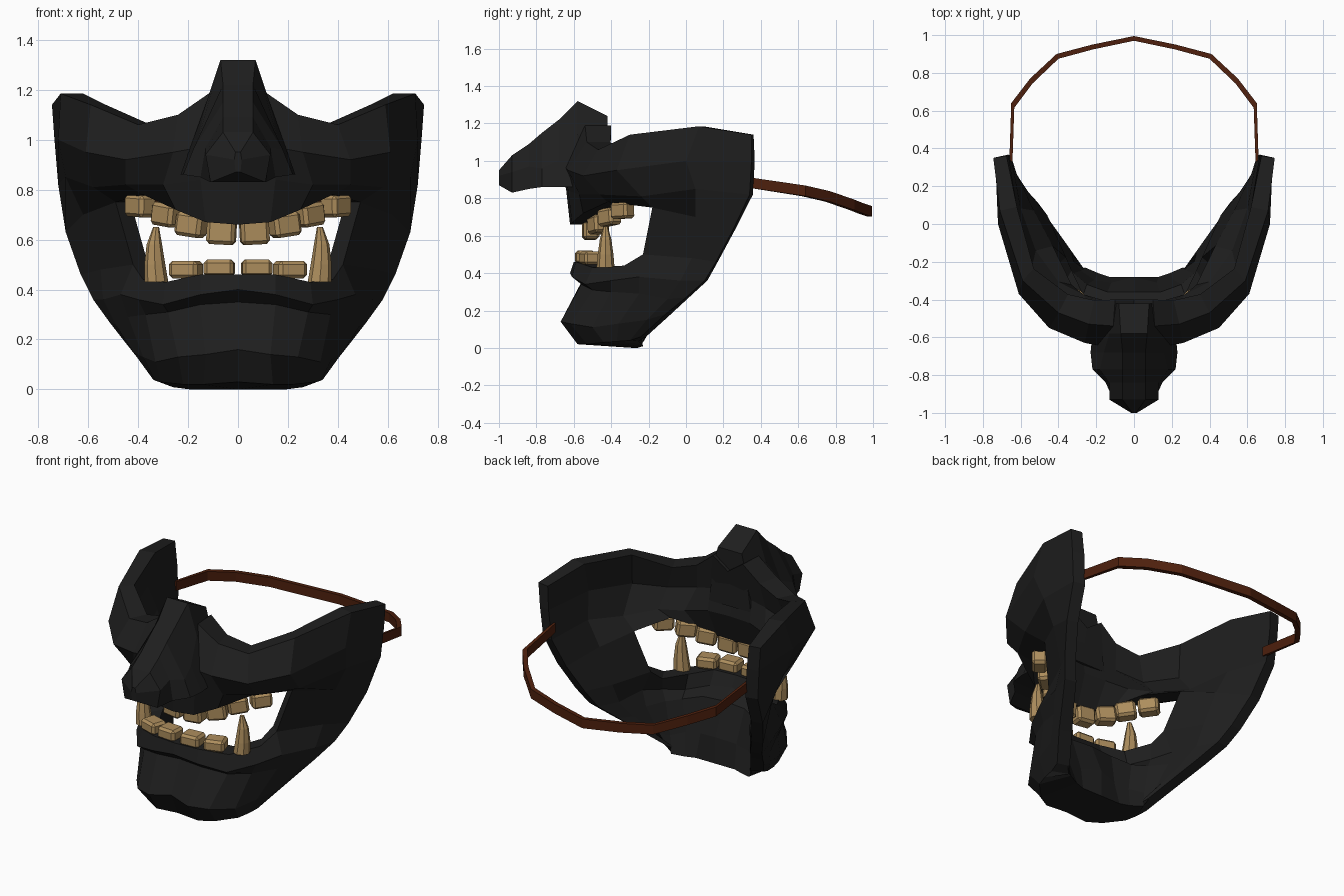
import bpy, bmesh
from math import radians
from mathutils import Matrix, Vector

old = bpy.data.objects.get("Cube")
if old:
    bpy.data.objects.remove(old, do_unlink=True)


def make_material(name, rgb):
    mat = bpy.data.materials.new(name)
    mat.use_nodes = True
    mat.diffuse_color = (*rgb, 1)
    shader = mat.node_tree.nodes["Principled BSDF"]
    shader.inputs["Base Color"].default_value = (*rgb, 1)
    shader.inputs["Roughness"].default_value = 0.8
    return mat


black = make_material("charcoal black", (0.013, 0.013, 0.013))
ivory = make_material("aged ivory", (0.42, 0.27, 0.11))
leather = make_material("brown leather", (0.075, 0.014, 0.004))


def finish(name, bm, mat):
    """Turn the left half held in a bmesh into a mirrored, flat shaded object."""
    bmesh.ops.recalc_face_normals(bm, faces=bm.faces)
    mesh = bpy.data.meshes.new(name)
    bm.to_mesh(mesh)
    bm.free()
    mesh.materials.append(mat)
    obj = bpy.data.objects.new(name, mesh)
    bpy.context.collection.objects.link(obj)
    mirror = obj.modifiers.new("mirror", "MIRROR")
    mirror.use_axis[0] = True
    mirror.merge_threshold = 0.0005
    return obj


def skin(bm, rows, keep=lambda r, c: True, closed=False):
    """Join neighbouring rows of points with quads."""
    grid = [[bm.verts.new(p) for p in row] for row in rows]
    width = len(grid[0])
    for r in range(len(grid) - 1):
        for c in range(width if closed else width - 1):
            if keep(r, c):
                d = (c + 1) % width
                bm.faces.new((grid[r][c], grid[r][d], grid[r + 1][d], grid[r + 1][c]))
    return grid


# Mask shell: rows run from the centre line back to the ear
upper_face = [
    # brow edge
    [(0, -.54, 1.12), (.11, -.54, 1.19), (.24, -.53, 1.1), (.4, -.47, 1.06),
     (.59, -.3, 1.14), (.71, .07, 1.185), (.745, .35, 1.14)],
    # cheekbone
    [(0, -.66, .95), (.15, -.65, .97), (.26, -.63, .95), (.45, -.55, .92),
     (.61, -.37, .95), (.72, .0, 1), (.735, .35, 1)],
    # above the lip
    [(0, -.64, .84), (.15, -.63, .84), (.3, -.57, .82), (.45, -.46, .82),
     (.58, -.24, .81), (.69, .05, .85), (.72, .34, .82)],
    # upper lip edge
    [(0, -.62, .66), (.13, -.61, .67), (.25, -.55, .72), (.38, -.42, .78),
     (.49, -.18, .75), (.62, .05, .7), (.69, .25, .63)],
]
lower_face = [
    # lower lip edge
    [(0, -.6, .46), (.15, -.59, .46), (.29, -.5, .43), (.38, -.33, .44),
     (.42, -.23, .5), (.55, .03, .48), (.63, .16, .46)],
    # lower lip front
    [(0, -.62, .4), (.15, -.61, .38), (.3, -.54, .34), (.4, -.4, .36),
     (.47, -.25, .38), (.54, -.03, .36), (.58, .1, .36)],
    # groove under the lip
    [(0, -.56, .35), (.15, -.56, .34), (.28, -.5, .31), (.37, -.4, .3),
     (.44, -.25, .29), (.49, -.1, .26), (.515, .0, .27)],
    # chin
    [(0, -.64, .16), (.13, -.67, .14), (.24, -.62, .13), (.33, -.5, .11),
     (.38, -.36, .13), (.42, -.21, .15), (.445, -.11, .18)],
    # underside
    [(0, -.58, .03), (.14, -.58, .02), (.22, -.53, .02), (.31, -.44, .03),
     (.33, -.37, .035), (.34, -.3, .04), (.35, -.24, .06)],
]
outer = upper_face + lower_face
depth = [.14, .22, .22, .14, .12, .18, .2, .36, .3]
back_share = [1, 1, .9, .7, .45, .15, .08]
side_share = [0, .01, .03, .05, .06, .09, .07]


def inner_point(r, c):
    x, y, z = outer[r][c]
    drop = .03 * back_share[c] if r == len(outer) - 1 else 0
    return (x - side_share[c], y + depth[r] * back_share[c], max(0, z - drop))


inner = [[inner_point(r, c) for c in range(len(row))] for r, row in enumerate(outer)]
mouth_row, mouth_corner = len(upper_face) - 1, 4


def solid(r, c):
    return r != mouth_row or c >= mouth_corner


bm = bmesh.new()
front = skin(bm, outer, solid)
rim = [e for e in bm.edges if e.is_boundary and max(v.co.x for v in e.verts) > 0]
back = skin(bm, inner, solid)
partner = {f: b for fr, br in zip(front, back) for f, b in zip(fr, br)}
for edge in rim:
    a, b = edge.verts
    bm.faces.new((a, b, partner[b], partner[a]))
finish("mask_shell", bm, black)

# Nose: station y, ridge width and height, side point, nostril point
stations = [
    (-.42, .08, 1.24, .11, 1.12, .14, .9),
    (-.58, .07, 1.32, .13, 1.14, .22, .86),
    (-.68, .06, 1.22, .16, 1.0, .23, .86),
    (-.77, .06, 1.15, .18, .96, .22, .86),
    (-.84, .06, 1.09, .13, .97, .15, .85),
    (-.93, .06, 1.03, .13, .94, .11, .83),
    (-1, .01, .95, .015, .92, .01, .87),
]
bm = bmesh.new()
sections = [[(0, y, top), (w, y, top), (sx, y, sz), (nx, y, nz), (0, y, nz)]
            for y, w, top, sx, sz, nx, nz in stations]
rings = skin(bm, sections)
bm.faces.new(rings[0])
bm.faces.new(rings[-1])
finish("nose", bm, black)


# Teeth: chamfered blocks turned to follow the jaw
def block_tooth(name, centre, size, turn, tilt):
    bm = bmesh.new()
    bmesh.ops.create_cube(bm, size=1)
    bmesh.ops.scale(bm, vec=size, verts=bm.verts)
    bmesh.ops.bevel(bm, geom=bm.edges[:], offset=.014, segments=1, affect="EDGES")
    place = (Matrix.Translation(centre) @ Matrix.Rotation(radians(turn), 4, "Z")
             @ Matrix.Rotation(radians(tilt), 4, "Y"))
    bm.transform(place)
    finish(name, bm, ivory)


upper_teeth = [((.066, -.51, .63), 6, -3), ((.187, -.47, .66), 25, -8),
               ((.285, -.41, .7), 42, -8), ((.392, -.34, .735), 50, -3)]
for i, (centre, turn, tilt) in enumerate(upper_teeth):
    block_tooth(f"upper_teeth_{i}", centre, (.115, .085, .1 - .004 * i), turn, tilt)
for i, (centre, turn) in enumerate([((.075, -.54, .485), 4), ((.208, -.51, .48), 18)]):
    block_tooth(f"lower_teeth_{i}", centre, (.12, .1, .07), turn, 0)

# Lower fangs: tapered, slightly curved spikes
bm = bmesh.new()
fang_path = [(.327, .43, .048), (.333, .5, .042), (.335, .58, .031), (.328, .65, .012)]
turns = [Matrix.Rotation(radians(45 * k), 3, "Z") @ Vector((1, 0, 0)) for k in range(8)]
fang = skin(bm, [[Vector((x, -.43, z)) + d * r for d in turns] for x, z, r in fang_path],
            closed=True)
bm.faces.new(fang[0])
bm.faces.new(fang[-1])
finish("lower_fangs", bm, ivory)

# Head strap: flat band from the ear round the back
strap_path = [(.66, .33, .885), (.65, .64, .84), (.55, .77, .81),
              (.41, .9, .765), (.22, .95, .745), (0, .995, .73)]
bm = bmesh.new()
half = .028
bands = [[(x, y, z - half), (x, y, z + half),
          (x * .975, y - .025 * (y > .5), z + half), (x * .975, y - .025 * (y > .5), z - half)]
         for x, y, z in strap_path]
strap = skin(bm, bands, closed=True)
bm.faces.new(strap[0])
finish("head_strap", bm, leather)
